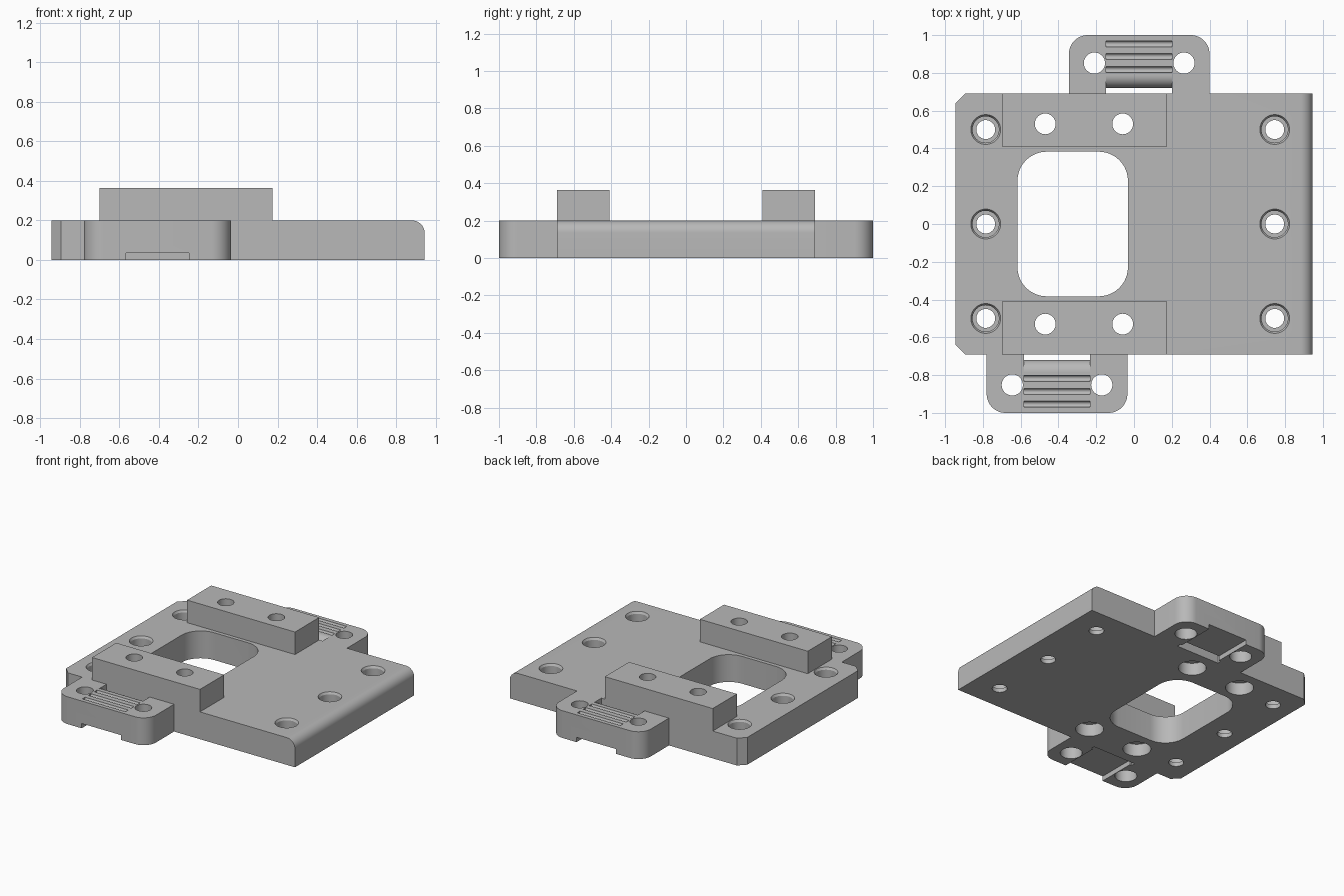
import bpy, bmesh
from math import sin, cos, pi, radians
from mathutils import Vector

cube = bpy.data.objects.get("Cube")
if cube:
    bpy.data.objects.remove(cube, do_unlink=True)

grey = bpy.data.materials.new("plain_grey")
grey.use_nodes = True
grey.diffuse_color = (0.48, 0.48, 0.48, 1)
grey.node_tree.nodes["Principled BSDF"].inputs["Base Color"].default_value = (0.48, 0.48, 0.48, 1)


def rounded(points, steps=12):
    """Closed outline; points are (x, y) or (x, y, corner radius)."""
    out = []
    for i, p in enumerate(points):
        here = Vector(p[:2])
        r = p[2] if len(p) > 2 else 0
        if not r:
            out.append(here)
            continue
        # square corners only: sweep a quarter circle between the two tangents
        a = (Vector(points[i - 1][:2]) - here).normalized() * r
        b = (Vector(points[(i + 1) % len(points)][:2]) - here).normalized() * r
        for k in range(steps + 1):
            t = k / steps * pi / 2
            out.append(here + a * (1 - sin(t)) + b * (1 - cos(t)))
    return [p for i, p in enumerate(out) if (p - out[i - 1]).length > 1e-5]


def add_object(name, bm):
    bmesh.ops.recalc_face_normals(bm, faces=bm.faces)
    mesh = bpy.data.meshes.new(name)
    bm.to_mesh(mesh)
    bm.free()
    mesh.materials.append(grey)
    ob = bpy.data.objects.new(name, mesh)
    bpy.context.collection.objects.link(ob)
    return ob


def prism(outline, lo, hi, along_x=False):
    bm = bmesh.new()
    place = (lambda p, w: (w, p[0], p[1])) if along_x else (lambda p, w: (p[0], p[1], w))
    rings = [[bm.verts.new(place(p, w)) for p in outline] for w in (lo, hi)]
    for ring in rings:
        bm.faces.new(ring)
    for i in range(len(outline)):
        bm.faces.new((rings[0][i - 1], rings[0][i], rings[1][i], rings[1][i - 1]))
    return bm


def box(x0, x1, y0, y1, z0, z1):
    return prism([(x0, y0), (x1, y0), (x1, y1), (x0, y1)], z0, z1)


def lathe(x, y, profile, n=48):
    """Stepped round cutter from (radius, z) pairs."""
    bm = bmesh.new()
    rings = [[bm.verts.new((x + r * cos(2 * pi * i / n), y + r * sin(2 * pi * i / n), z))
              for i in range(n)] for r, z in profile]
    bm.faces.new(rings[0])
    bm.faces.new(rings[-1])
    for a, b in zip(rings, rings[1:]):
        for i in range(n):
            bm.faces.new((a[i - 1], a[i], b[i], b[i - 1]))
    return bm


def carve(ob, cutters):
    bpy.context.view_layer.objects.active = ob
    for c in cutters:
        mod = ob.modifiers.new("cut", "BOOLEAN")
        mod.operation, mod.solver, mod.object = "DIFFERENCE", "EXACT", c
        bpy.ops.object.modifier_apply(modifier=mod.name)


# Sizes
X, Y, TOP, BLOCK_TOP = 0.945, 0.69, 0.2, 0.365
FRONT_TAB, BACK_TAB = (-0.78, -0.035), (-0.345, 0.4)

# Base plate with the two belt tabs in one outline
c = 0.05
outline = [(-X, -Y + c), (-X + c, -Y),
           (FRONT_TAB[0], -Y), (FRONT_TAB[0], -1, 0.1), (FRONT_TAB[1], -1, 0.1), (FRONT_TAB[1], -Y),
           (X, -Y), (X, Y),
           (BACK_TAB[1], Y), (BACK_TAB[1], 1, 0.1), (BACK_TAB[0], 1, 0.1), (BACK_TAB[0], Y),
           (-X + c, Y), (-X, Y - c)]
bm = prism(rounded(outline), 0, TOP)
# Round over the top edge of the left side
edge = [e for e in bm.edges if all(v.co.x > X - 0.001 and v.co.z > 0.1 for v in e.verts)]
bmesh.ops.bevel(bm, geom=edge, offset=0.065, segments=10, profile=0.5, affect="EDGES")
plate = add_object("base_plate", bm)

# Raised mounting blocks
blocks = {s: add_object(n, box(-0.7, 0.175, min(s * 0.41, s * Y), max(s * 0.41, s * Y), TOP, BLOCK_TOP))
          for s, n in ((-1, "front_block"), (1, "back_block"))}

cutters = []


def cutter(bm):
    ob = add_object("cutter", bm)
    ob.hide_render = True
    cutters.append(ob)
    return ob


# Central window
cutter(prism(rounded([(-0.617, -0.383, 0.155), (-0.032, -0.383, 0.155),
                      (-0.032, 0.383, 0.155), (-0.617, 0.383, 0.155)]), -0.1, 0.3))

# Counterbored screw holes with a small chamfer at the rim
for x in (-0.785, 0.745):
    for y in (-0.5, 0, 0.5):
        cutter(lathe(x, y, [(0.05, -0.05), (0.05, 0.03), (0.07, 0.03), (0.07, 0.185),
                            (0.079, TOP), (0.079, 0.25)]))

# Block holes, widened from underneath
block_holes = {s: [cutter(lathe(x, s * 0.53, [(0.093, -0.05), (0.093, 0.09), (0.055, 0.09), (0.055, 0.45)]))
                   for x in (-0.47, -0.06)] for s in (-1, 1)}

# Belt clamps: bolt holes, slot with rounded lip, tooth grooves, underside channel
for s, (x0, x1) in ((-1, FRONT_TAB), (1, BACK_TAB)):
    mid = (x0 + x1) / 2
    for dx in (-0.237, 0.237):
        cutter(lathe(mid + dx, s * 0.852, [(0.073, -0.05), (0.073, 0.14), (0.056, 0.14), (0.056, 0.3)]))
    slot = [(Y, -0.02), (0.72, -0.02), (0.72, TOP, 0.065), (0.786, TOP), (0.786, 0.25), (Y, 0.25)]
    left, right = mid - 0.175, mid + 0.175
    cutter(prism([(s * p.x, p.y) for p in rounded(slot)], left, right, True))
    for y in (0.817, 0.887, 0.954):
        ring = [(s * y + 0.016 * cos(k * pi / 12), TOP + 0.016 * sin(k * pi / 12)) for k in range(24)]
        cutter(prism(ring, left, right, True))
    ends = sorted((s * Y, s * 1.05))
    cutter(box(mid - 0.16, mid + 0.16, ends[0], ends[1], -0.05, 0.035))

carve(plate, cutters)
for s, block in blocks.items():
    carve(block, block_holes[s])
for c in cutters:
    bpy.data.objects.remove(c, do_unlink=True)

# Smooth round walls, keep machined edges sharp
bpy.ops.object.select_all(action="DESELECT")
for ob in (plate, *blocks.values()):
    ob.select_set(True)
bpy.context.view_layer.objects.active = plate
bpy.ops.object.shade_smooth_by_angle(angle=radians(30))
